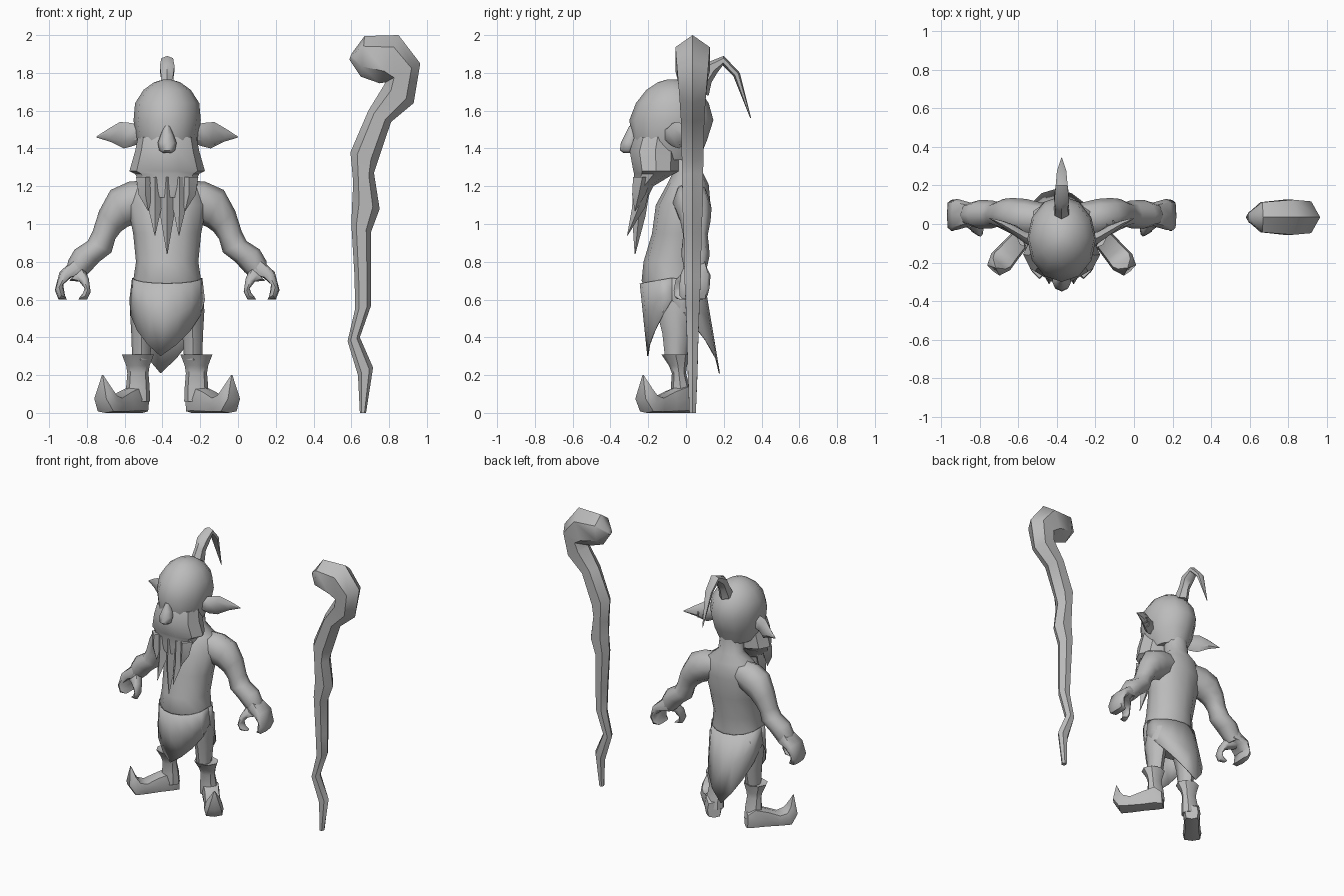
import bpy, bmesh, math
from mathutils import Vector

CX = -0.375  # centre line of the figure
grey = bpy.data.materials.new("plain grey")
grey.diffuse_color = (0.5, 0.5, 0.5, 1)


def finish(name, bm, angle=50):
    bmesh.ops.remove_doubles(bm, verts=bm.verts, dist=0.0005)
    bmesh.ops.recalc_face_normals(bm, faces=bm.faces)
    me = bpy.data.meshes.new(name)
    bm.to_mesh(me)
    bm.free()
    ob = bpy.data.objects.new(name, me)
    bpy.context.collection.objects.link(ob)
    me.materials.append(grey)
    bpy.ops.object.select_all(action='DESELECT')
    ob.select_set(True)
    bpy.context.view_layer.objects.active = ob
    bpy.ops.object.shade_smooth_by_angle(angle=math.radians(angle))
    return ob


def loft(name, secs, place, n=8, power=1.0, angle=50):
    """Skin rings; each is (u1, v1, u2, v2, depth centre, depth radius)."""
    bm = bmesh.new()
    rings = []
    for u1, v1, u2, v2, w, rw in secs:
        ring = []
        for i in range(n):
            a = 2 * math.pi * i / n
            c, s = math.cos(a), math.sin(a)
            c = math.copysign(abs(c) ** power, c)
            s = math.copysign(abs(s) ** power, s)
            u = (u1 + u2) / 2 + c * (u2 - u1) / 2
            v = (v1 + v2) / 2 + c * (v2 - v1) / 2
            ring.append(bm.verts.new(place(u, w + s * rw, v)))
        rings.append(ring)
    for a, b in zip(rings, rings[1:]):
        for i in range(n):
            j = (i + 1) % n
            bm.faces.new((a[i], a[j], b[j], b[i]))
    bm.faces.new(rings[0])
    bm.faces.new(rings[-1])
    return finish(name, bm, angle)


def body(side=1):
    return lambda u, w, v: Vector((CX + side * u, w, v))


def stack(rows, x=0):
    """Level rings from (z, half width, front y, back y)."""
    return [(x - h, z, x + h, z, (f + b) / 2, (b - f) / 2) for z, h, f, b in rows]


# torso and neck
loft("torso", stack([
    (1.38, .08, -.08, .08), (1.27, .09, -.07, .09), (1.21, .17, -.10, .12),
    (1.10, .21, -.16, .13), (0.95, .18, -.18, .11), (0.80, .165, -.225, .09),
    (0.70, .18, -.235, .08), (0.60, .19, -.19, .08), (0.52, .15, -.14, .05)]),
    body(), 12)

# head, nose and beard
loft("head", stack([
    (1.34, .12, -.26, .07), (1.44, .165, -.285, .11), (1.55, .178, -.30, .145),
    (1.64, .17, -.265, .12), (1.71, .125, -.21, .07), (1.75, .07, -.15, .01),
    (1.765, .02, -.10, -.05)]), body(), 12)
loft("nose", stack([
    (1.375, .02, -.33, -.28), (1.39, .042, -.35, -.26), (1.43, .05, -.345, -.25),
    (1.47, .035, -.325, -.25), (1.52, .015, -.30, -.26)]), body(), 8)
loft("beard", stack([
    (1.46, .155, -.28, -.02), (1.385, .17, -.305, -.02), (1.28, .20, -.285, -.03),
    (1.265, .17, -.28, -.06), (1.20, .135, -.275, -.17), (1.14, .06, -.27, -.20)]),
    body(), 10, angle=35)
for label, x0, x1, z1, y1 in (("middle", 0, 0, .84, -.27), ("left", .065, .062, .94, -.31),
                              ("right", -.065, -.065, .94, -.31),
                              ("outer_left", .115, .095, 1.07, -.27),
                              ("outer_right", -.115, -.10, 1.07, -.27)):
    zm = (1.24 + z1) / 2
    loft("beard_lock_" + label, [
        (x0 - .05, 1.25, x0 + .05, 1.25, -.23, .05),
        (x0 - .036, zm, x0 + .036, zm, -.25, .035),
        (x1 - .002, z1, x1 + .002, z1, y1, .002)], body(), 4, angle=30)

# topknot curling backwards
loft("topknot", [
    (.00, 1.70, .12, 1.68, 0, .045), (.06, 1.79, .135, 1.75, 0, .036),
    (.10, 1.85, .165, 1.80, 0, .045), (.20, 1.89, .195, 1.84, 0, .036),
    (.285, 1.80, .25, 1.785, 0, .028), (.345, 1.56, .34, 1.56, 0, .002)],
    lambda u, w, v: Vector((CX + w, u, v)), 6)

for side, tag in ((1, "left"), (-1, "right")):
    p = body(side)
    # pointed ear
    loft("ear_" + tag, [
        (.13, 1.52, .13, 1.43, -.09, .04), (.19, 1.535, .19, 1.41, -.07, .035),
        (.25, 1.54, .23, 1.40, -.035, .03), (.31, 1.505, .30, 1.435, .0, .018),
        (.375, 1.463, .375, 1.458, .03, .002)], p, 6, angle=40)
    # arm from shoulder to wrist
    loft("arm_" + tag, [
        (.10, 1.23, .10, 1.04, .02, .09), (.20, 1.225, .17, 1.00, .03, .10),
        (.30, 1.18, .21, .985, .04, .095), (.36, 1.07, .245, .96, .05, .08),
        (.395, .96, .275, .92, .05, .065), (.42, .91, .295, .85, .05, .072),
        (.49, .865, .36, .80, .05, .075), (.525, .805, .41, .745, .05, .062),
        (.53, .76, .445, .715, .05, .06)], p, 8)
    # curled fingers and thumb
    loft("fingers_" + tag, [
        (.50, .81, .44, .73, .05, .06), (.57, .745, .51, .715, .05, .08),
        (.595, .65, .55, .68, .045, .08), (.575, .60, .545, .645, .04, .075),
        (.53, .60, .54, .615, .04, .06)], p, 8, .6)
    loft("thumb_" + tag, [
        (.44, .77, .52, .70, .03, .05), (.415, .71, .465, .695, -.01, .045),
        (.405, .64, .437, .66, -.03, .035), (.425, .60, .445, .635, -.03, .03),
        (.47, .60, .465, .61, -.02, .02)], p, 8)
    # leg
    loft("leg_" + tag, [
        (.02, .64, .19, .64, -.06, .12), (.06, .54, .197, .54, -.055, .10),
        (.08, .42, .19, .42, -.05, .075), (.09, .28, .185, .28, -.055, .055)], p, 8)
    # boot shaft with flared cuff
    loft("boot_cuff_" + tag, stack([
        (.06, .065, -.08, .03), (.14, .062, -.08, .02), (.21, .056, -.075, .0),
        (.25, .062, -.09, .005), (.31, .085, -.13, .02), (.30, .055, -.10, -.01)], .155),
        p, 8, angle=40)
    # boot foot, turned outwards, with curled toe
    loft("boot_foot_" + tag, [
        (-.055, .0, -.05, .11, 0, .045), (0, .0, .0, .15, 0, .06),
        (.08, .0, .09, .12, 0, .055), (.17, .0, .17, .085, 0, .06),
        (.25, .0, .215, .10, 0, .065), (.295, .07, .24, .135, 0, .05),
        (.275, .20, .27, .20, 0, .003)],
        lambda u, w, v, s=side: Vector((CX + s * (.165 + .65 * u + .76 * w),
                                        -.02 - .76 * u + .65 * w, v)), 8, .5, 45)

# loincloth panels, hanging to an off-centre point front and back
for tag, yt, ym, yb, tip in (("front", -.245, -.075, -.205, .30), ("back", .10, -.075, .18, .21)):
    bm = bmesh.new()
    cols = []
    for i in range(-4, 5):
        t = i / 4
        x, c = .2 * math.sin(t * math.pi / 2), math.cos(t * math.pi / 2)
        zb = tip + (.60 - tip) * abs(t) ** 1.15
        top = Vector((CX + x * .93, ym + (yt - ym) * c, .715 - .03 * c))
        low = Vector((CX + x - .035 * (1 - abs(t)), ym + (yb - ym) * c, zb))
        cols.append([bm.verts.new(top.lerp(low, k / 2)) for k in range(3)])
    for a, b in zip(cols, cols[1:]):
        for k in range(2):
            bm.faces.new((a[k], b[k], b[k + 1], a[k + 1]))
    cloth = finish("loincloth_" + tag, bm)
    cloth.modifiers.new("thickness", 'SOLIDIFY').thickness = .006

# two earrings on one ear
for k, x in enumerate((.245, .275)):
    bpy.ops.mesh.primitive_torus_add(
        location=(CX + x, -.02 + .02 * k, 1.44 + .012 * k), rotation=(0, math.pi / 2, .5),
        major_radius=.02, minor_radius=.005, major_segments=8, minor_segments=4)
    bpy.context.object.name = "earring_%d" % (k + 1)
    bpy.context.object.data.materials.append(grey)

# crooked staff: left edge, right edge and depth
loft("staff", [(a, b, c, d, .035, r) for a, b, c, d, r in (
    (.645, 0, .678, 0, .02), (.635, .20, .715, .24, .03), (.58, .38, .645, .40, .035),
    (.62, .55, .705, .57, .042), (.617, .72, .705, .72, .05), (.60, 1.00, .705, .96, .055),
    (.605, 1.12, .75, 1.08, .062), (.61, 1.22, .72, 1.27, .064), (.595, 1.38, .74, 1.33, .066),
    (.69, 1.60, .81, 1.54, .072), (.77, 1.73, .93, 1.64, .08), (.78, 1.75, .965, 1.85, .095),
    (.75, 1.745, .85, 2.0, .105), (.65, 1.78, .67, 1.995, .09), (.59, 1.87, .60, 1.90, .025))],
    lambda u, w, v: Vector((u, w, v)), 6, angle=45)
